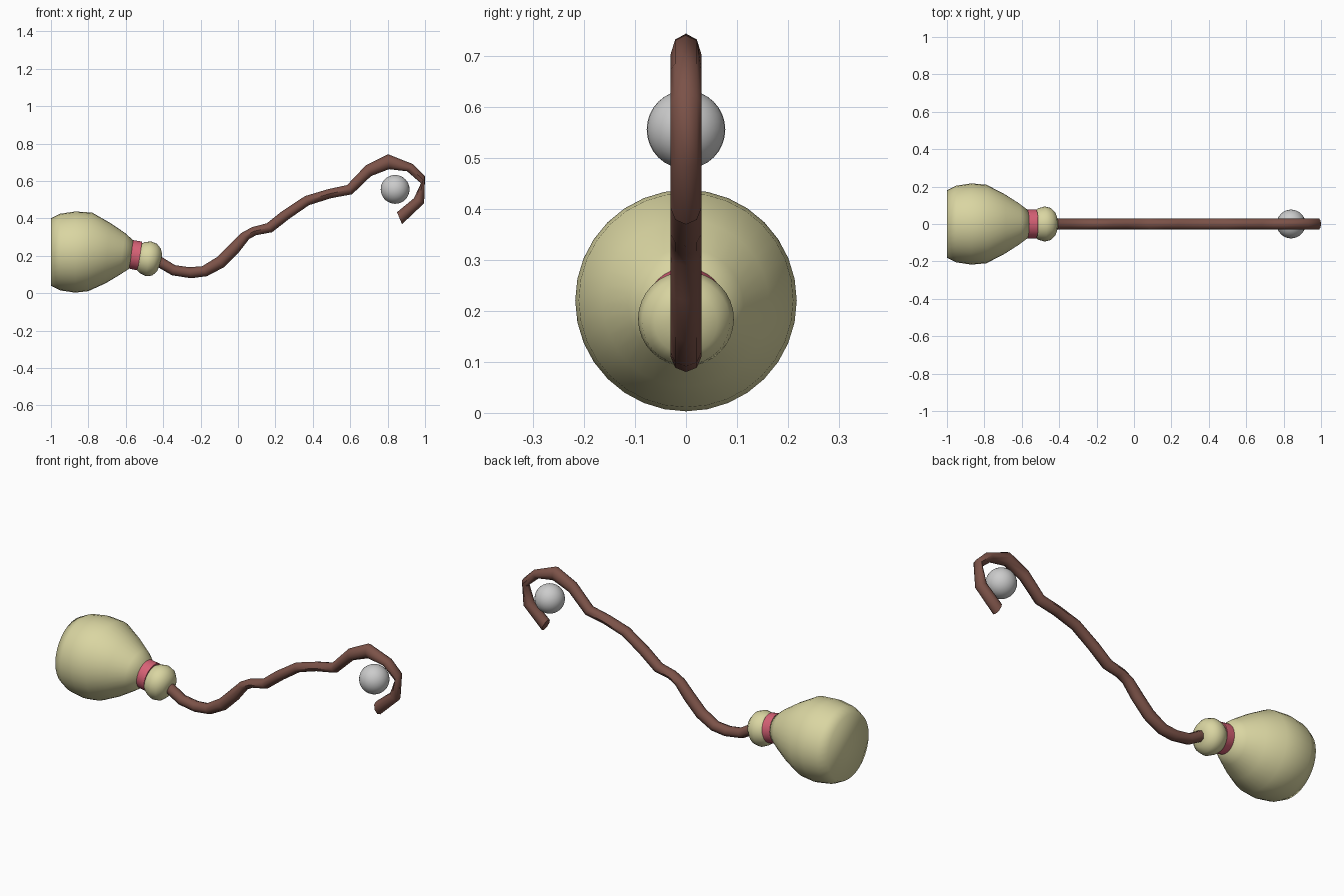
import bpy, bmesh, math
from mathutils import Vector

if "Cube" in bpy.data.objects:
    bpy.data.objects.remove(bpy.data.objects["Cube"])


def material(name, color):
    m = bpy.data.materials.new(name)
    m.diffuse_color = (*color, 1)
    m.use_nodes = True
    m.node_tree.nodes["Principled BSDF"].inputs["Base Color"].default_value = m.diffuse_color
    return m


def sweep(name, rings, sides, mat, half_y=None, angle=60):
    """Loft elliptical rings, each given by its upper and lower points (x, z) in the front view."""
    bm = bmesh.new()
    loops = []
    for x1, z1, x2, z2 in rings:
        top, low = Vector((x1, 0, z1)), Vector((x2, 0, z2))
        mid, arm = (top + low) / 2, (top - low) / 2
        wide = Vector((0, half_y or arm.length, 0))
        loops.append([bm.verts.new(mid + arm * math.cos(a) + wide * math.sin(a))
                      for a in (2 * math.pi * i / sides for i in range(sides))])
    for a, b in zip(loops, loops[1:]):
        for i in range(sides):
            j = (i + 1) % sides
            bm.faces.new((a[i], a[j], b[j], b[i]))
    bm.faces.new(loops[0])
    bm.faces.new(loops[-1])
    bmesh.ops.recalc_face_normals(bm, faces=bm.faces)
    me = bpy.data.meshes.new(name)
    bm.to_mesh(me)
    bm.free()
    ob = bpy.data.objects.new(name, me)
    bpy.context.collection.objects.link(ob)
    me.materials.append(mat)
    finish(ob, angle)
    return ob


def finish(ob, angle):
    bpy.ops.object.select_all(action='DESELECT')
    ob.select_set(True)
    bpy.context.view_layer.objects.active = ob
    bpy.ops.object.shade_smooth_by_angle(angle=math.radians(angle))


straw = material("straw", (0.70, 0.67, 0.36))
red = material("red_band", (0.68, 0.12, 0.18))
wood = material("wood", (0.20, 0.085, 0.065))

# Bristle head
sweep("bristles", [
    (-1.00, .400, -1.00, .040), (-.95, .425, -.95, .015), (-.87, .437, -.87, .003),
    (-.78, .431, -.80, .011), (-.685, .377, -.71, .052), (-.604, .322, -.633, .098),
    (-.555, .278, -.583, .130)], 32, straw, angle=85)

# Binding band
sweep("band", [(-.560, .284, -.584, .132), (-.512, .276, -.537, .122)], 32, red)

# Knot of straw in front of the band
sweep("collar", [
    (-.525, .262, -.548, .130), (-.498, .273, -.524, .107), (-.465, .277, -.492, .091),
    (-.433, .264, -.460, .094), (-.412, .237, -.433, .116), (-.405, .205, -.420, .148)],
    32, straw)

# Crooked handle with a hooked end
sweep("handle", [
    (-.455, .215, -.475, .155), (-.405, .192, -.428, .139), (-.337, .150, -.353, .096),
    (-.262, .139, -.251, .080), (-.192, .144, -.166, .091), (-.112, .193, -.075, .139),
    (-.043, .262, .005, .219), (.016, .321, .059, .289), (.075, .353, .096, .310),
    (.155, .374, .182, .326), (.235, .438, .278, .401), (.358, .519, .380, .471),
    (.481, .556, .497, .508), (.583, .578, .610, .529), (.684, .684, .711, .626),
    (.802, .743, .807, .663), (.936, .690, .904, .652), (1.00, .626, .978, .588),
    (.995, .481, .941, .508), (.877, .369, .850, .433)], 8, wood, half_y=.03, angle=50)

# Loose ball cradled by the hook
bpy.ops.mesh.primitive_uv_sphere_add(segments=32, ring_count=16, radius=.077, location=(.84, 0, .555))
ball = bpy.context.object
ball.name = "ball"
finish(ball, 60)
